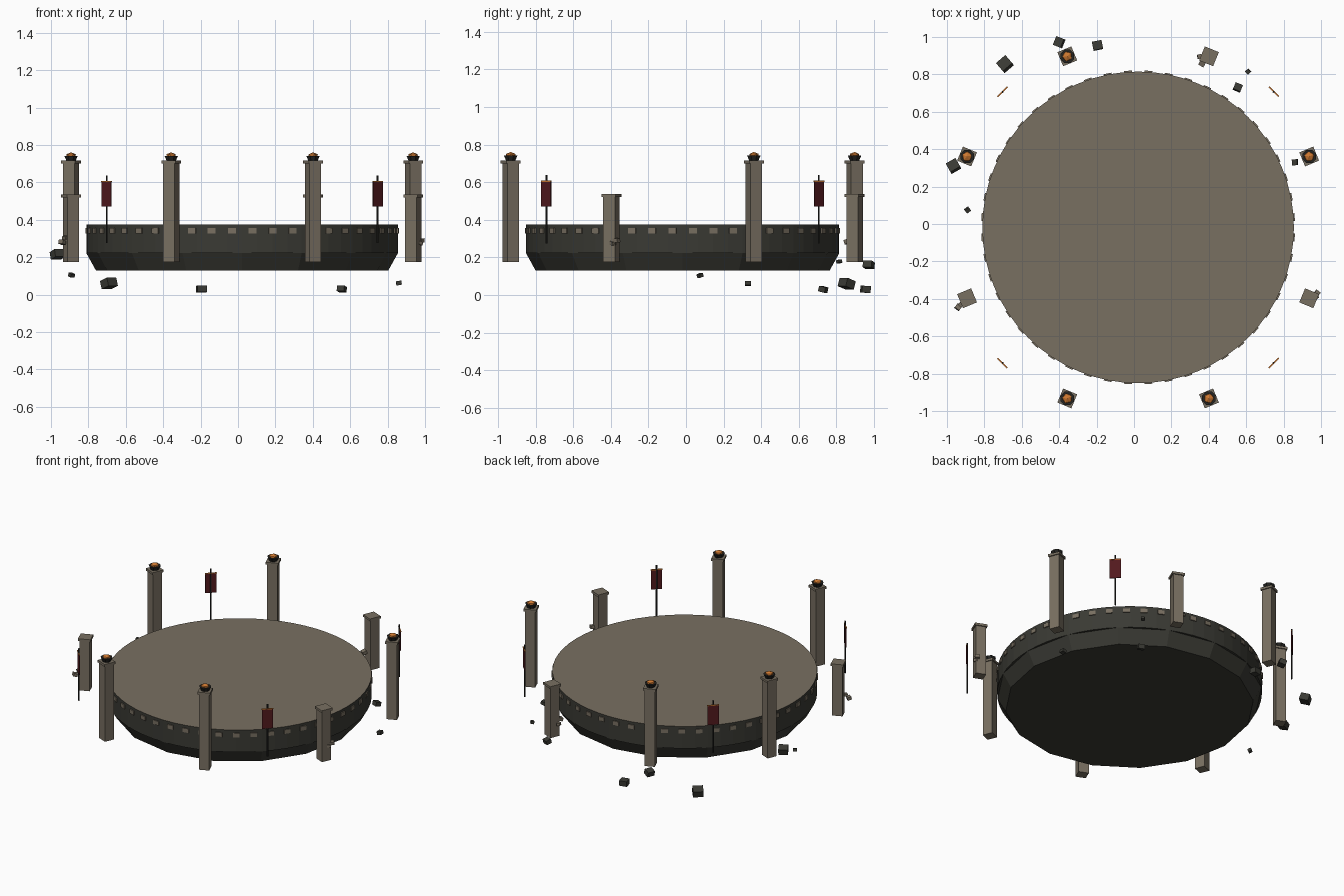
import bpy, bmesh, math, random
from mathutils import Matrix, Vector

if "Cube" in bpy.data.objects:
    bpy.data.objects.remove(bpy.data.objects["Cube"])

random.seed(4)
CX, CY = 0.022, -0.018          # arena centre


def material(name, rgb):
    m = bpy.data.materials.new(name)
    m.diffuse_color = (*rgb, 1)
    m.use_nodes = True
    m.node_tree.nodes["Principled BSDF"].inputs["Base Color"].default_value = m.diffuse_color
    return m


STONE = material("tan stone", (0.19, 0.16, 0.12))
DARK = material("dark stone", (0.042, 0.042, 0.034))
IRON = material("black iron", (0.018, 0.018, 0.016))
RED = material("banner red", (0.085, 0.010, 0.013))
EMBER = material("ember orange", (0.62, 0.19, 0.03))


def finish(name, bm, *mats):
    me = bpy.data.meshes.new(name)
    bm.to_mesh(me)
    bm.free()
    for m in mats:
        me.materials.append(m)
    ob = bpy.data.objects.new(name, me)
    bpy.context.collection.objects.link(ob)
    return ob


def box(bm, size, mat):
    bmesh.ops.create_cube(bm, size=1, matrix=mat @ Matrix.Diagonal((*size, 1)))


def drum(bm, sides, r_low, r_high, z0, z1, mat=Matrix()):
    bmesh.ops.create_cone(bm, cap_ends=True, segments=sides, radius1=r_low, radius2=r_high,
                          depth=z1 - z0, matrix=mat @ Matrix.Translation((0, 0, (z0 + z1) / 2)))


def around(angle, radius, z=0.0):
    """Frame on a circle about the arena, local x pointing outward."""
    return (Matrix.Translation((CX, CY, 0)) @ Matrix.Rotation(math.radians(angle), 4, 'Z')
            @ Matrix.Translation((radius, 0, z)))


centre = Matrix.Translation((CX, CY, 0))

# Arena wall with a tan floor on top
bm = bmesh.new()
drum(bm, 64, 0.833, 0.833, 0.222, 0.375, centre)
for f in bm.faces:
    f.material_index = 1 if f.normal.z > 0.5 else 0
finish("arena_wall", bm, DARK, STONE)

# Tapered foundation
bm = bmesh.new()
drum(bm, 16, 0.782, 0.833, 0.13, 0.222, centre)
finish("foundation", bm, DARK)

# Ring of trim blocks below the rim
bm = bmesh.new()
for i in range(48):
    box(bm, (0.02, 0.042, 0.028), around(3.75 + 7.5 * i, 0.829, 0.342))
finish("rim_blocks", bm, STONE)

# Pillars: tall ones carry a brazier, short ones are ruined
SHORT = (67.5, 202.5, 337.5)
for i in range(8):
    a = 22.5 + 45 * i
    top = 0.52 if a in SHORT else 0.70
    bm = bmesh.new()
    box(bm, (0.067, 0.067, top - 0.175), around(a, 0.99, (top + 0.175) / 2))
    box(bm, (0.081, 0.081, 0.016), around(a, 0.99, top + 0.008))
    finish("short_pillar" if a in SHORT else "tall_pillar", bm, STONE)
    if a in SHORT:
        continue
    bm = bmesh.new()
    drum(bm, 8, 0.027, 0.039, 0.716, 0.742, around(a, 0.99))
    finish("brazier_bowl", bm, IRON)
    bm = bmesh.new()
    bmesh.ops.create_icosphere(bm, subdivisions=1, radius=0.029,
                               matrix=around(a, 0.99, 0.742) @ Matrix.Diagonal((1, 1, 0.65, 1)))
    finish("brazier_embers", bm, EMBER)

# Banners on poles
for a in (45, 135, 225, 315):
    bm = bmesh.new()
    drum(bm, 6, 0.005, 0.005, 0.275, 0.637, around(a, 1.024))
    finish("banner_pole", bm, IRON)
    bm = bmesh.new()
    box(bm, (0.005, 0.072, 0.134), around(a, 1.026, 0.537))
    finish("banner_cloth", bm, RED)
    bm = bmesh.new()
    box(bm, (0.007, 0.074, 0.006), around(a, 1.026, 0.605))
    finish("banner_trim", bm, EMBER)


def rocks(name, mat, items):
    bm = bmesh.new()
    for x, y, z, s in items:
        spin = Matrix.Rotation(random.uniform(0, 3), 4, 'Z') @ Matrix.Rotation(random.uniform(-.4, .4), 4, 'X')
        box(bm, (s, s * 0.9, s * 0.7), Matrix.Translation((x, y, z)) @ spin)
    return finish(name, bm, mat)


# Floating dark rubble
rocks("floating_rubble", DARK, [
    (-0.69, 0.855, 0.06, 0.066), (-0.40, 0.972, 0.16, 0.05), (-0.195, 0.955, 0.03, 0.052),
    (0.555, 0.73, 0.03, 0.042), (0.61, 0.815, 0.178, 0.024), (0.86, 0.33, 0.062, 0.032),
    (-0.965, 0.31, 0.215, 0.06), (-0.89, 0.075, 0.104, 0.027)])

# Chips broken off the short pillars
rocks("pillar_chips", STONE, [
    (-0.94, -0.445, 0.28, 0.03), (-0.925, -0.43, 0.305, 0.024), (0.978, -0.37, 0.29, 0.03),
    (0.972, -0.39, 0.275, 0.026), (0.365, 0.86, 0.285, 0.032), (0.35, 0.895, 0.265, 0.024)])
